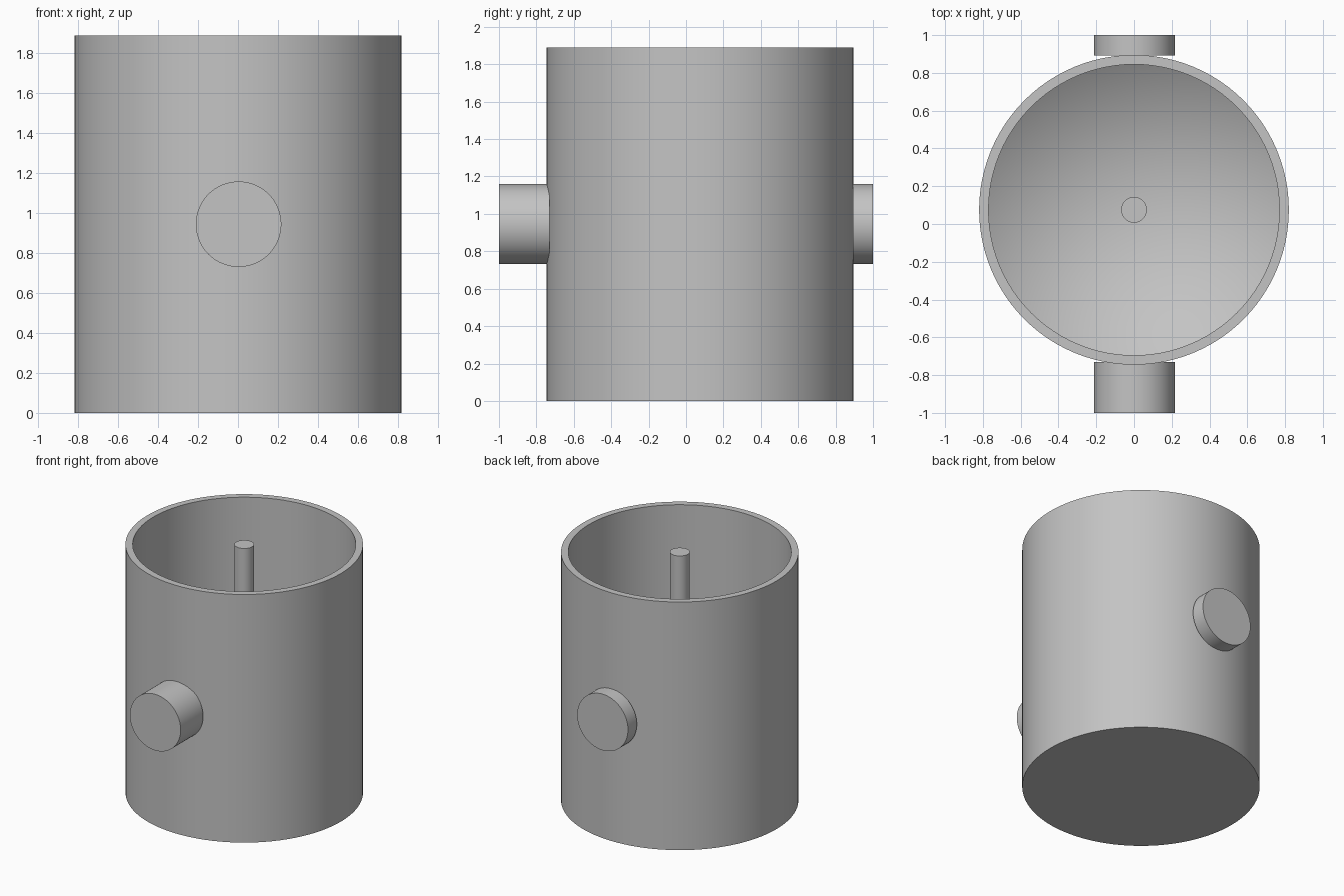
import bpy
import bmesh
import math
from mathutils import Matrix, Vector

cube = bpy.data.objects.get("Cube")
if cube:
    bpy.data.objects.remove(cube, do_unlink=True)

# One plain material
grey = bpy.data.materials.new("plain grey")
grey.use_nodes = True
colour = (0.55, 0.55, 0.55, 1)
grey.diffuse_color = colour
grey.node_tree.nodes["Principled BSDF"].inputs["Base Color"].default_value = colour

CENTRE_Y = 0.075
HEIGHT = 1.89
SEGMENTS = 96


def finish(name, bm):
    """Turn a bmesh into a smooth object with sharp edges kept."""
    bmesh.ops.remove_doubles(bm, verts=bm.verts, dist=0.0001)
    bmesh.ops.recalc_face_normals(bm, faces=bm.faces)
    mesh = bpy.data.meshes.new(name)
    bm.to_mesh(mesh)
    bm.free()
    mesh.materials.append(grey)
    obj = bpy.data.objects.new(name, mesh)
    bpy.context.collection.objects.link(obj)
    bpy.ops.object.select_all(action='DESELECT')
    obj.select_set(True)
    bpy.context.view_layer.objects.active = obj
    bpy.ops.object.shade_smooth_by_angle(angle=math.radians(25))
    return obj


def lathe(name, profile, place):
    """Spin a (radius, height) profile about z, then place it."""
    bm = bmesh.new()
    verts = [bm.verts.new((r, 0, z)) for r, z in profile]
    edges = [bm.edges.new(pair) for pair in zip(verts, verts[1:])]
    bmesh.ops.spin(bm, geom=verts + edges, cent=(0, 0, 0), axis=(0, 0, 1),
                   angle=math.tau, steps=SEGMENTS, use_duplicate=False)
    bm.transform(place)
    return finish(name, bm)


def rod(name, radius, length, place):
    lathe(name, [(0, 0), (radius, 0), (radius, length), (0, length)], place)


# Open vessel with a funnel-shaped floor
upright = Matrix.Translation(Vector((0, CENTRE_Y, 0)))
lathe("vessel", [(0, 0), (0.82, 0), (0.82, HEIGHT), (0.77, HEIGHT),
                 (0.77, 0.56), (0, 0.05)], upright)

# Central post, level with the rim
rod("centre_post", 0.068, HEIGHT - 0.06,
    Matrix.Translation(Vector((0, CENTRE_Y, 0.06))))

# Capped pipe stubs at half height
for name, start, end in (("front_pipe", -1.0, -0.73), ("back_pipe", 0.893, 1.0)):
    place = (Matrix.Translation(Vector((0.003, start, HEIGHT / 2)))
             @ Matrix.Rotation(-math.pi / 2, 4, 'X'))
    rod(name, 0.214, end - start, place)
